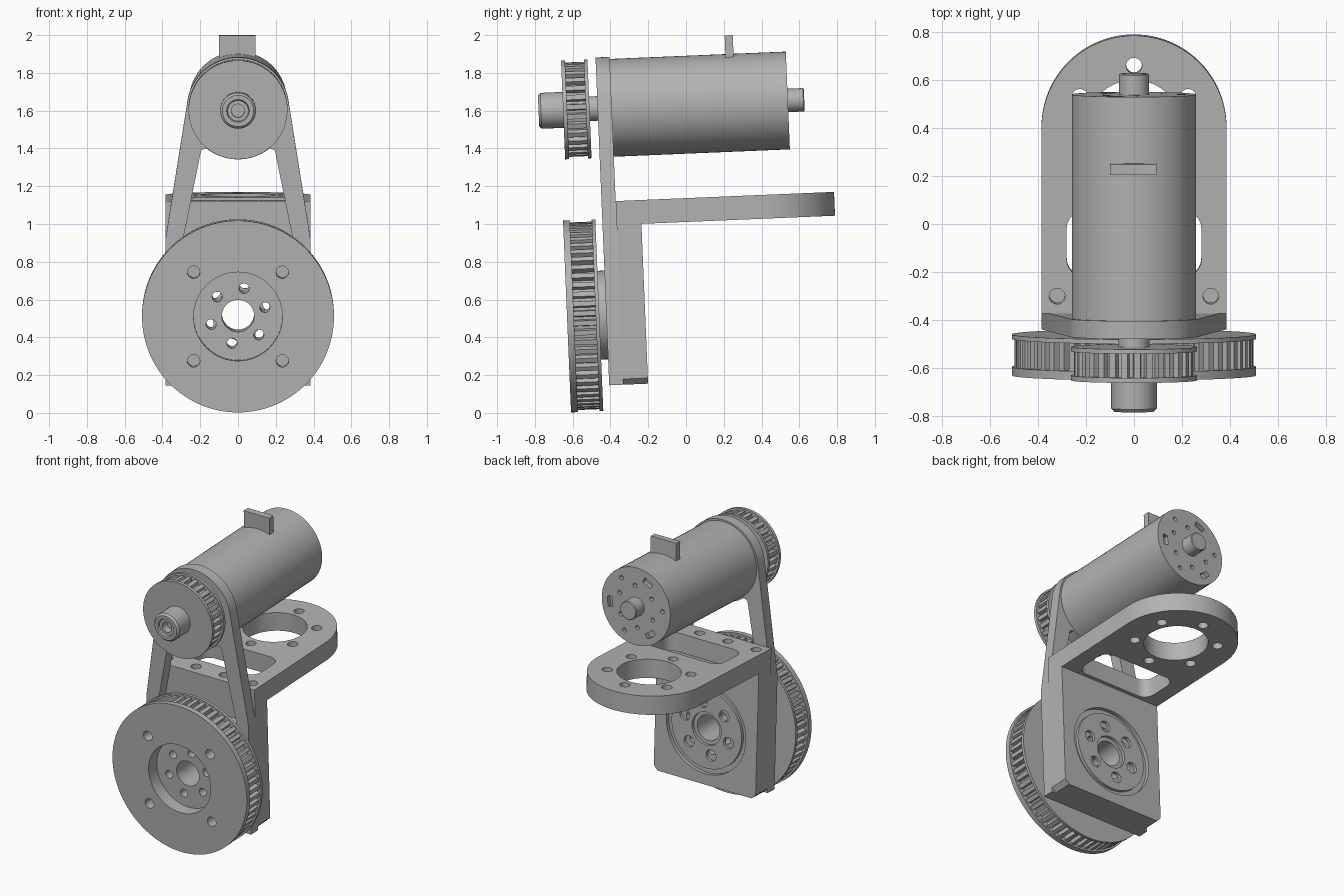
import bpy, bmesh
from math import sin, cos, pi, radians
from mathutils import Matrix

cube = bpy.data.objects.get("Cube")
if cube:
    bpy.data.objects.remove(cube, do_unlink=True)

grey = bpy.data.materials.new("machined_grey")
grey.use_nodes = True
colour = (0.45, 0.45, 0.45, 1)
grey.diffuse_color = colour
grey.node_tree.nodes["Principled BSDF"].inputs["Base Color"].default_value = colour

# The whole assembly leans slightly about the x axis
TILT = Matrix.Rotation(radians(2.4), 4, "X")
UPRIGHT = Matrix.Rotation(pi / 2, 4, "X")

WHEEL_Z, MOTOR_Z = 0.536, 1.63
HALF, BOTTOM = 0.385, 0.163
FRONT, SEAM, BACK = -0.4, -0.325, -0.194


def arc(cx, cy, r, start, end, n=32):
    steps = [radians(start + (end - start) * i / n) for i in range(n + 1)]
    return [(cx + r * cos(a), cy + r * sin(a)) for a in steps]


def circle(cx, cy, r, n=64):
    return arc(cx, cy, r, 0, 360, n)[:-1]


def hole_ring(cx, cy, ring, r, count, offset):
    return [circle(x, y, r, 20)
            for x, y in arc(cx, cy, ring, offset, offset + 360, count)[:-1]]


def rounded_box(x0, y0, x1, y1, r):
    return (arc(x1 - r, y1 - r, r, 0, 90, 8) + arc(x0 + r, y1 - r, r, 90, 180, 8)
            + arc(x0 + r, y0 + r, r, 180, 270, 8) + arc(x1 - r, y0 + r, r, 270, 360, 8))


def gear(cy, outer, inner, teeth):
    loop = []
    pitch = 2 * pi / teeth
    for i in range(teeth):
        for part, r in ((0, outer), (0.5, outer), (0.6, inner), (0.9, inner)):
            a = (i + part) * pitch
            loop.append((r * cos(a), cy + r * sin(a)))
    return loop


def finish(obj, matrix):
    obj.matrix_world = TILT @ matrix
    obj.data.materials.clear()
    obj.data.materials.append(grey)
    bm = bmesh.new()
    bm.from_mesh(obj.data)
    bmesh.ops.remove_doubles(bm, verts=bm.verts, dist=0.0001)
    bmesh.ops.recalc_face_normals(bm, faces=bm.faces)
    bm.to_mesh(obj.data)
    bm.free()
    bpy.ops.object.select_all(action="DESELECT")
    obj.select_set(True)
    bpy.context.view_layer.objects.active = obj
    bpy.ops.object.shade_smooth_by_angle(angle=radians(30))


def plate(name, loops, low, high, upright=True):
    """Extrude an outline with holes, along y when upright, else along z."""
    curve = bpy.data.curves.new(name, "CURVE")
    curve.dimensions = "2D"
    curve.fill_mode = "BOTH"
    curve.extrude = (high - low) / 2
    for loop in loops:
        spline = curve.splines.new("POLY")
        spline.points.add(len(loop) - 1)
        for point, (x, y) in zip(spline.points, loop):
            point.co = (x, y, 0, 1)
        spline.use_cyclic_u = True
    source = bpy.data.objects.new(name + "_outline", curve)
    bpy.context.collection.objects.link(source)
    graph = bpy.context.evaluated_depsgraph_get()
    mesh = bpy.data.meshes.new_from_object(source.evaluated_get(graph))
    bpy.data.objects.remove(source, do_unlink=True)
    obj = bpy.data.objects.new(name, mesh)
    bpy.context.collection.objects.link(obj)
    mid = (low + high) / 2
    if upright:
        finish(obj, Matrix.Translation((0, mid, 0)) @ UPRIGHT)
    else:
        finish(obj, Matrix.Translation((0, 0, mid)))


def lathe(name, profile, z):
    """Spin a (radius, y) profile about a y axis at height z."""
    bm = bmesh.new()
    verts = [bm.verts.new((r, y, 0)) for r, y in profile]
    edges = [bm.edges.new(pair) for pair in zip(verts, verts[1:])]
    bmesh.ops.spin(bm, geom=verts + edges, cent=(0, 0, 0), axis=(0, 1, 0),
                   angle=2 * pi, steps=64)
    mesh = bpy.data.meshes.new(name)
    bm.to_mesh(mesh)
    bm.free()
    obj = bpy.data.objects.new(name, mesh)
    bpy.context.collection.objects.link(obj)
    finish(obj, Matrix.Translation((0, 0, z)))


# Large toothed pulley: two flanges, belt teeth and a recessed bolted hub
recess = [circle(0, WHEEL_Z, 0.235)]
lightening = hole_ring(0, WHEEL_Z, 0.332, 0.033, 4, 45)
rim = [circle(0, WHEEL_Z, 0.508, 128)]
plate("large_pulley_front_flange", rim + recess + lightening, -0.608, -0.572)
plate("large_pulley_teeth", [gear(WHEEL_Z, 0.497, 0.468, 60)] + recess + lightening,
      -0.572, -0.456)
plate("large_pulley_rear_flange", rim + recess + lightening, -0.456, -0.437)
bore = [circle(0, WHEEL_Z, 0.085)]
bolts = hole_ring(0, WHEEL_Z, 0.149, 0.027, 6, 17.5)
plate("large_pulley_hub", recess + bore + bolts, -0.52, FRONT)

# Small toothed pulley with a chamfered nose
rim = [circle(0, MOTOR_Z, 0.262)]
plate("small_pulley_front_flange", rim, -0.583, -0.562)
plate("small_pulley_teeth", [gear(MOTOR_Z, 0.25, 0.225, 30)], -0.562, -0.462)
plate("small_pulley_rear_flange", rim, -0.462, -0.443)
lathe("small_pulley_nose", [(0.095, -0.58), (0.095, -0.7), (0.083, -0.713),
      (0.06, -0.713), (0.055, -0.7), (0.035, -0.7), (0.035, -0.65), (0, -0.65)], MOTOR_Z)
lathe("motor_shaft", [(0.065, -0.45), (0.065, FRONT)], MOTOR_Z)

# Front plate: a square base rising in two legs to a round motor mount
outline = ([(-HALF, BOTTOM), (HALF, BOTTOM), (HALF, 0.93)]
           + arc(0, MOTOR_Z, 0.27, 9, 171, 48) + [(-HALF, 0.93)])
corner = [(0.298, 0.9), (0.2, 1.385), (0.195, 1.407), (0.18, 1.415)]
opening = (corner + arc(0, MOTOR_Z, 0.27, -52, -128)
           + [(-x, z) for x, z in reversed(corner)])
plate("motor_mount_plate", [outline, opening] + bore + bolts, FRONT, SEAM)

# Gearbox block behind the plate, with a ring recess around the output disc
cut = 0.03
block = [(-HALF + cut, BOTTOM), (HALF - cut, BOTTOM), (HALF, BOTTOM + cut),
         (HALF, 1.01), (-HALF, 1.01), (-HALF, BOTTOM + cut)]
plate("gearbox_block", [block] + bore + bolts, SEAM, -0.22)
plate("gearbox_rear_rim", [block, circle(0, WHEEL_Z, 0.3)], -0.22, BACK)
plate("output_disc", [circle(0, WHEEL_Z, 0.265), circle(0, WHEEL_Z, 0.11)]
      + hole_ring(0, WHEEL_Z, 0.175, 0.038, 6, 17.5), -0.22, -0.2)

# Horizontal arm with a round end, bearing bore, window and bolt holes
END = 0.447
arm = [(-HALF, SEAM), (HALF, SEAM)] + arc(0, END, HALF, 0, 180, 64)
holes = [circle(0, END, 0.2)] + hole_ring(0, END, 0.26, 0.033, 6, 30)
holes += [circle(x, -0.253, 0.033, 20) for x in (-0.32, -0.107, 0.107, 0.32)]
window = rounded_box(-0.28, -0.17, 0.28, 0.1, 0.07)
plate("bracket_arm", [arm, window] + holes, 1.01, 1.136, upright=False)

# Motor: can, perforated end cap, rear boss and terminal tab
can = [circle(0, MOTOR_Z, 0.259)]
plate("motor_can", can, SEAM, 0.58)
slots = [arc(0, MOTOR_Z, 0.215, a - 10, a + 10, 8) + arc(0, MOTOR_Z, 0.18, a + 10, a - 10, 8)
         for a in (-5, 115, 235)]
vents = hole_ring(0, MOTOR_Z, 0.14, 0.014, 6, 25) + hole_ring(0, MOTOR_Z, 0.2, 0.014, 3, 55)
plate("motor_end_cap", can + slots + vents, 0.58, 0.608)
lathe("motor_rear_boss", [(0.062, 0.6), (0.062, 0.69), (0.057, 0.695), (0, 0.695)], MOTOR_Z)
tab = [(-0.1, 1.8), (0.093, 1.8), (0.093, 1.988), (-0.1, 1.988)]
plate("motor_terminal_tab", [tab], 0.288, 0.331)
